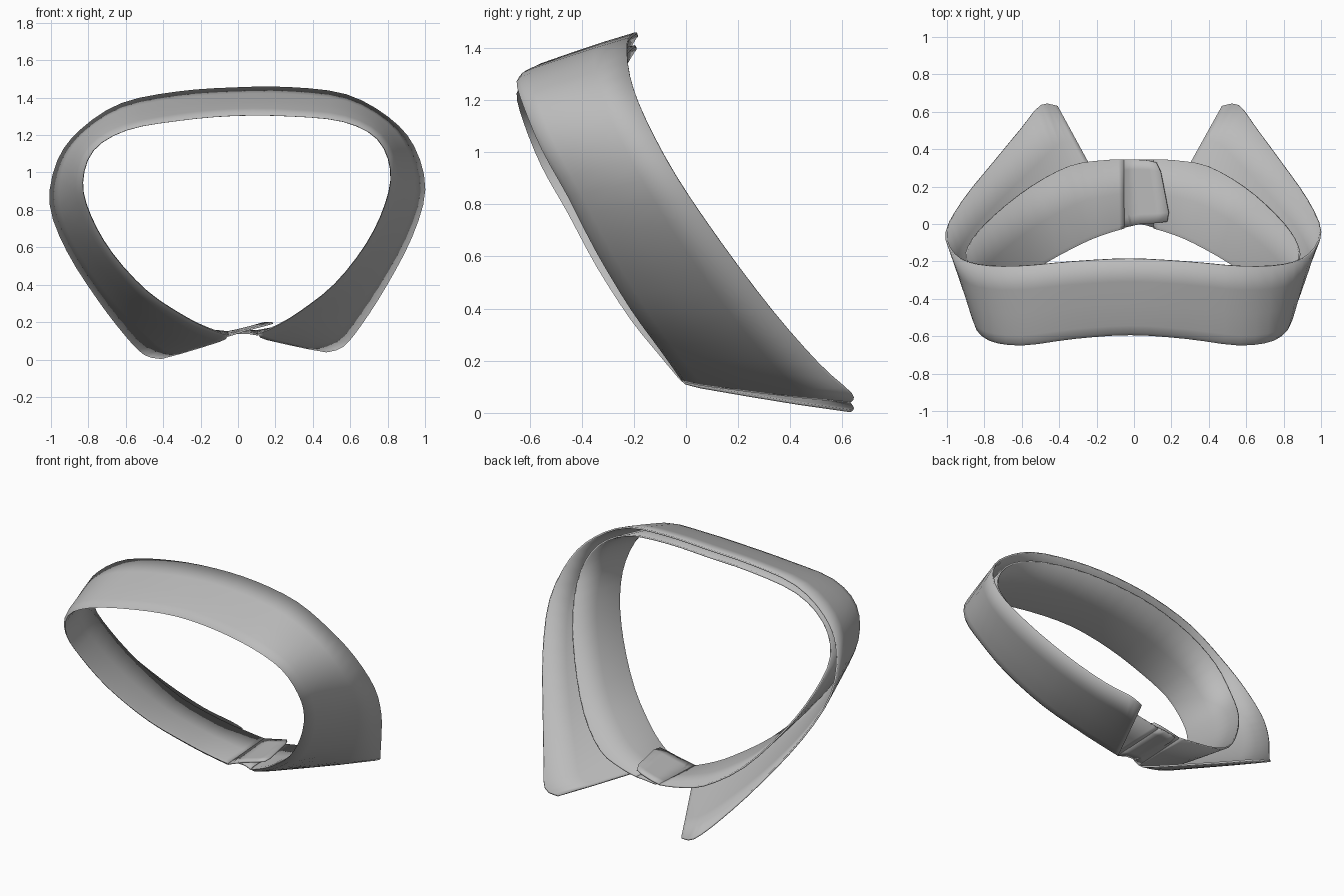
import bpy
import bmesh
from mathutils import Vector

if "Cube" in bpy.data.objects:
    bpy.data.objects.remove(bpy.data.objects["Cube"], do_unlink=True)

TILT = 0.04        # slight sideways lean of the whole collar
THICKNESS = 0.01
STEPS = 3          # samples between neighbouring stations

# One half of each edge, from the middle of the neck round to the opening
LEAF_EDGE = [(0, -.185, 1.45), (.3, -.2, 1.44), (.6, -.225, 1.39),
             (.82, -.215, 1.26), (.95, -.16, 1.1), (1, -.04, .87),
             (.92, .13, .62), (.77, .33, .36), (.63, .51, .16),
             (.53, .635, .05), (.44, .63, .025)]
FOLD = [(0, -.59, 1.305), (.3, -.61, 1.29), (.58, -.645, 1.25),
        (.76, -.62, 1.15), (.825, -.55, .98), (.79, -.45, .8),
        (.68, -.34, .59), (.5, -.21, .38), (.3, -.1, .235),
        (.18, -.05, .17), (.08, -.02, .13)]
STAND_EDGE = [(0, -.19, 1.4), (.3, -.205, 1.39), (.6, -.235, 1.335),
              (.8, -.23, 1.21), (.89, -.19, 1.03), (.86, -.08, .83),
              (.75, .05, .6), (.57, .2, .36), (.37, .31, .22),
              (.2, .34, .17), (.08, .345, .15)]

grey = bpy.data.materials.new("grey cloth")
grey.use_nodes = True
grey.diffuse_color = (.5, .5, .5, 1)
grey.node_tree.nodes["Principled BSDF"].inputs["Base Color"].default_value = grey.diffuse_color


def mirrored(half):
    pts = [Vector(p) for p in half]
    return [Vector((-p.x, p.y, p.z)) for p in reversed(pts[1:])] + pts


def smooth_path(pts):
    """Catmull-Rom samples through the points."""
    out = []
    last = len(pts) - 1
    for i in range(last):
        a, b, c, d = (pts[min(max(k, 0), last)] for k in range(i - 1, i + 3))
        for s in range(STEPS):
            t = s / STEPS
            out.append(b + (c - a) * t / 2 + (a * 2 - b * 5 + c * 4 - d) * t**2 / 2
                       + (b * 3 - a - c * 3 + d) * t**3 / 2)
    return out + [pts[-1]]


def sheet(name, rows):
    """Skin a grid of rows into a thin, smooth cloth panel."""
    bm = bmesh.new()
    grid = [[bm.verts.new((p.x - TILT * (p.z - .8), p.y, p.z + TILT * p.x))
             for p in row] for row in rows]
    for r, s in zip(grid, grid[1:]):
        for i in range(len(r) - 1):
            bm.faces.new((r[i], r[i + 1], s[i + 1], s[i]))
    bmesh.ops.recalc_face_normals(bm, faces=bm.faces)
    mesh = bpy.data.meshes.new(name)
    bm.to_mesh(mesh)
    bm.free()
    obj = bpy.data.objects.new(name, mesh)
    bpy.context.collection.objects.link(obj)
    mesh.materials.append(grey)
    solid = obj.modifiers.new("cloth thickness", 'SOLIDIFY')
    solid.thickness = THICKNESS
    solid.offset = 0
    bpy.ops.object.select_all(action='DESELECT')
    obj.select_set(True)
    bpy.context.view_layer.objects.active = obj
    bpy.ops.object.shade_smooth_by_angle(angle=.7)
    return obj


leaf, fold, stand = (smooth_path(mirrored(e)) for e in (LEAF_EDGE, FOLD, STAND_EDGE))


def between(a_edge, b_edge, t, push):
    """Row part way between two edges, pushed out from the neck."""
    row = []
    for a, b in zip(a_edge, b_edge):
        out = Vector((a.x, 0, a.z - .75)).normalized()
        row.append(a.lerp(b, t) + out * push)
    return row


# Leaf and stand, joined by a rolled fold
sheet("collar", [
    leaf,
    between(fold, leaf, .7, .008),
    between(fold, leaf, .4, .012),
    between(fold, leaf, .12, .014),
    between(fold, leaf, .03, .01),
    fold,
    between(fold, stand, .04, -.002),
    between(fold, stand, .5, 0),
    stand])


# Overlapping ends of the stand that close the neck
def closing_tab(name, front, back):
    front = [Vector(p) for p in front]
    back = [Vector(p) for p in back]
    rows = [[f.lerp(b, t) for f, b in zip(front, back)] for t in (0, .15, .5, .85, 1)]
    # round the two corners of the free end
    for row in (rows[0], rows[-1]):
        row[-1] = row[-1].lerp(row[-2], .25)
    sheet(name, rows)


closing_tab("upper_tab",
            [(-.08, -.02, .13), (.01, 0, .155), (.1, .005, .175), (.17, .015, .19)],
            [(-.08, .345, .15), (-.02, .345, .16), (.05, .34, .175), (.11, .325, .19)])
closing_tab("lower_tab",
            [(.08, -.02, .13), (.03, -.005, .14), (-.02, 0, .142), (-.06, 0, .142)],
            [(.08, .345, .15), (.03, .345, .15), (-.02, .345, .146), (-.06, .34, .142)])
